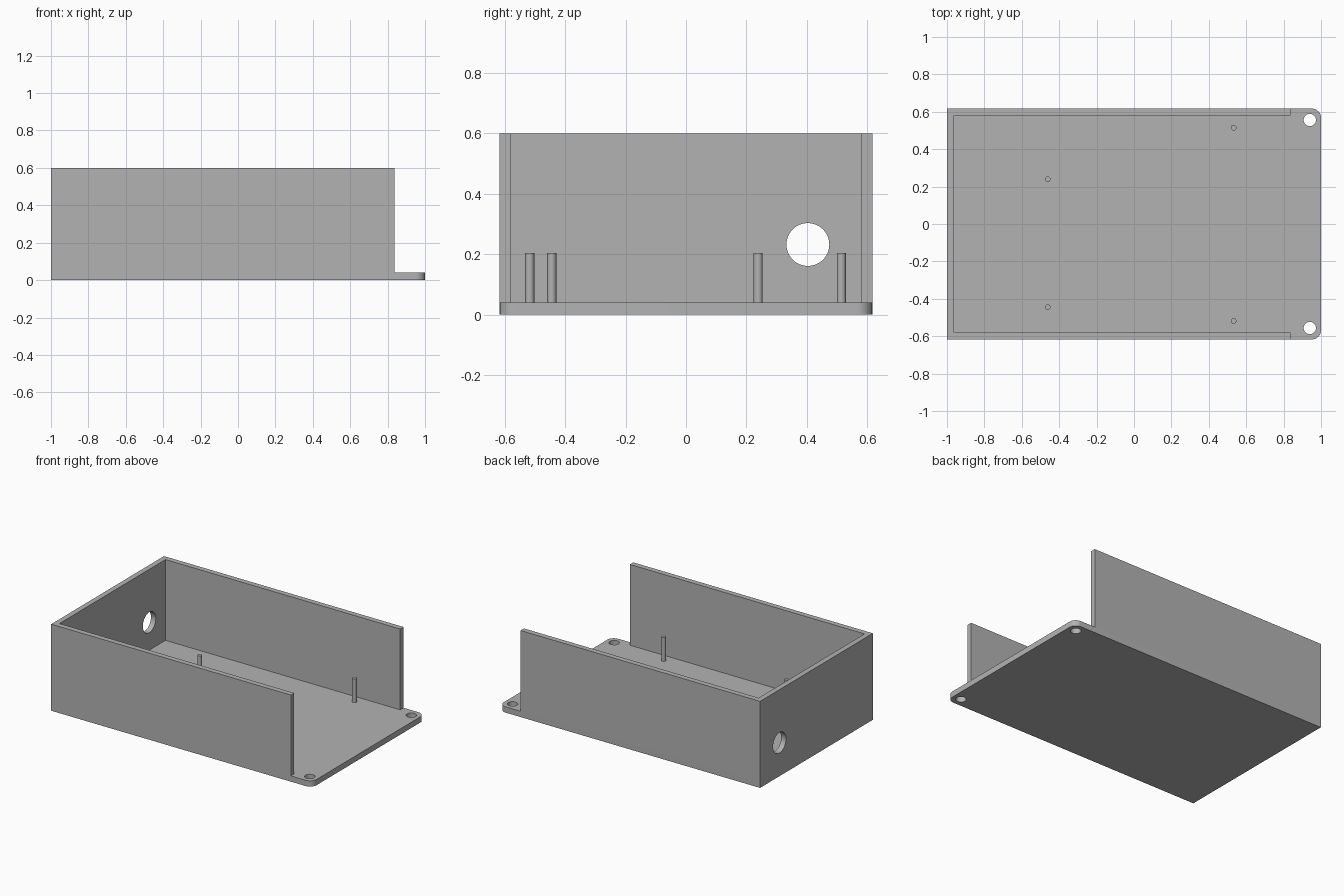
import bpy, bmesh, math
from mathutils import Vector

old = bpy.data.objects.get("Cube")
if old:
    bpy.data.objects.remove(old, do_unlink=True)

# One plain grey material
GREY = (0.45, 0.45, 0.45, 1.0)
grey = bpy.data.materials.new("plain grey")
grey.use_nodes = True
grey.diffuse_color = GREY
bsdf = next(n for n in grey.node_tree.nodes if n.type == "BSDF_PRINCIPLED")
bsdf.inputs["Base Color"].default_value = GREY

# Overall dimensions
X, Y, H = 1.0, 0.6175, 0.6
BASE, WALL = 0.04, 0.037
WALL_END = 0.837
CORNER = 0.05


def select(obj):
    bpy.ops.object.select_all(action="DESELECT")
    obj.select_set(True)
    bpy.context.view_layer.objects.active = obj


def prism(name, outline, z0, z1):
    """Extrude a flat outline from z0 up to z1."""
    bm = bmesh.new()
    face = bm.faces.new([bm.verts.new((x, y, z0)) for x, y in outline])
    top = bmesh.ops.extrude_face_region(bm, geom=[face])["geom"]
    verts = [v for v in top if isinstance(v, bmesh.types.BMVert)]
    bmesh.ops.translate(bm, verts=verts, vec=(0, 0, z1 - z0))
    bmesh.ops.recalc_face_normals(bm, faces=bm.faces)
    mesh = bpy.data.meshes.new(name)
    bm.to_mesh(mesh)
    bm.free()
    mesh.materials.append(grey)
    obj = bpy.data.objects.new(name, mesh)
    bpy.context.collection.objects.link(obj)
    return obj


def box(name, x0, x1, y0, y1, z0, z1):
    return prism(name, [(x0, y0), (x1, y0), (x1, y1), (x0, y1)], z0, z1)


def cylinder(name, radius, depth, center, sides=48, rotation=(0, 0, 0)):
    bpy.ops.mesh.primitive_cylinder_add(vertices=sides, radius=radius, depth=depth,
                                        location=center, rotation=rotation)
    obj = bpy.context.object
    obj.name = name
    obj.data.materials.append(grey)
    return obj


def drill(target, radius, center, rotation=(0, 0, 0)):
    """Cut a round through hole."""
    cutter = cylinder("hole_cutter", radius, 0.3, center, rotation=rotation)
    cutter.hide_render = True
    select(target)
    mod = target.modifiers.new("hole", "BOOLEAN")
    mod.operation, mod.solver, mod.object = "DIFFERENCE", "EXACT", cutter
    bpy.ops.object.modifier_apply(modifier=mod.name)
    bpy.data.objects.remove(cutter, do_unlink=True)


def smooth(obj):
    select(obj)
    bpy.ops.object.shade_smooth_by_angle(angle=math.radians(30))


# Base plate: square at the closed end, rounded at the open end
outline = [(-X, Y), (-X, -Y)]
for sign, start in ((-1, -90), (1, 0)):
    for i in range(13):
        a = math.radians(start + i * 7.5)
        outline.append((X - CORNER + CORNER * math.cos(a),
                        sign * (Y - CORNER) + CORNER * math.sin(a)))
base = prism("base_plate", outline, 0, BASE)
for side in (-1, 1):
    drill(base, 0.033, (0.94, side * 0.556, BASE / 2))
smooth(base)

# End wall with a round cable opening
end_wall = box("end_wall", -X, -X + WALL, -Y, Y, BASE, H)
drill(end_wall, 0.071, (-X + WALL / 2, 0.404, 0.232), (0, math.pi / 2, 0))
smooth(end_wall)

# Long walls
box("front_wall", -X + WALL, WALL_END, -Y, -Y + WALL, BASE, H)
box("back_wall", -X + WALL, WALL_END, Y - WALL, Y, BASE, H)

# Standing mounting pegs
PEG_TOP = 0.204
for name, x, y in (("front_right_peg", -0.461, -0.445), ("back_right_peg", -0.461, 0.239),
                   ("front_left_peg", 0.533, -0.518), ("back_left_peg", 0.533, 0.515)):
    smooth(cylinder(name, 0.015, PEG_TOP - BASE, (x, y, (PEG_TOP + BASE) / 2), sides=32))
